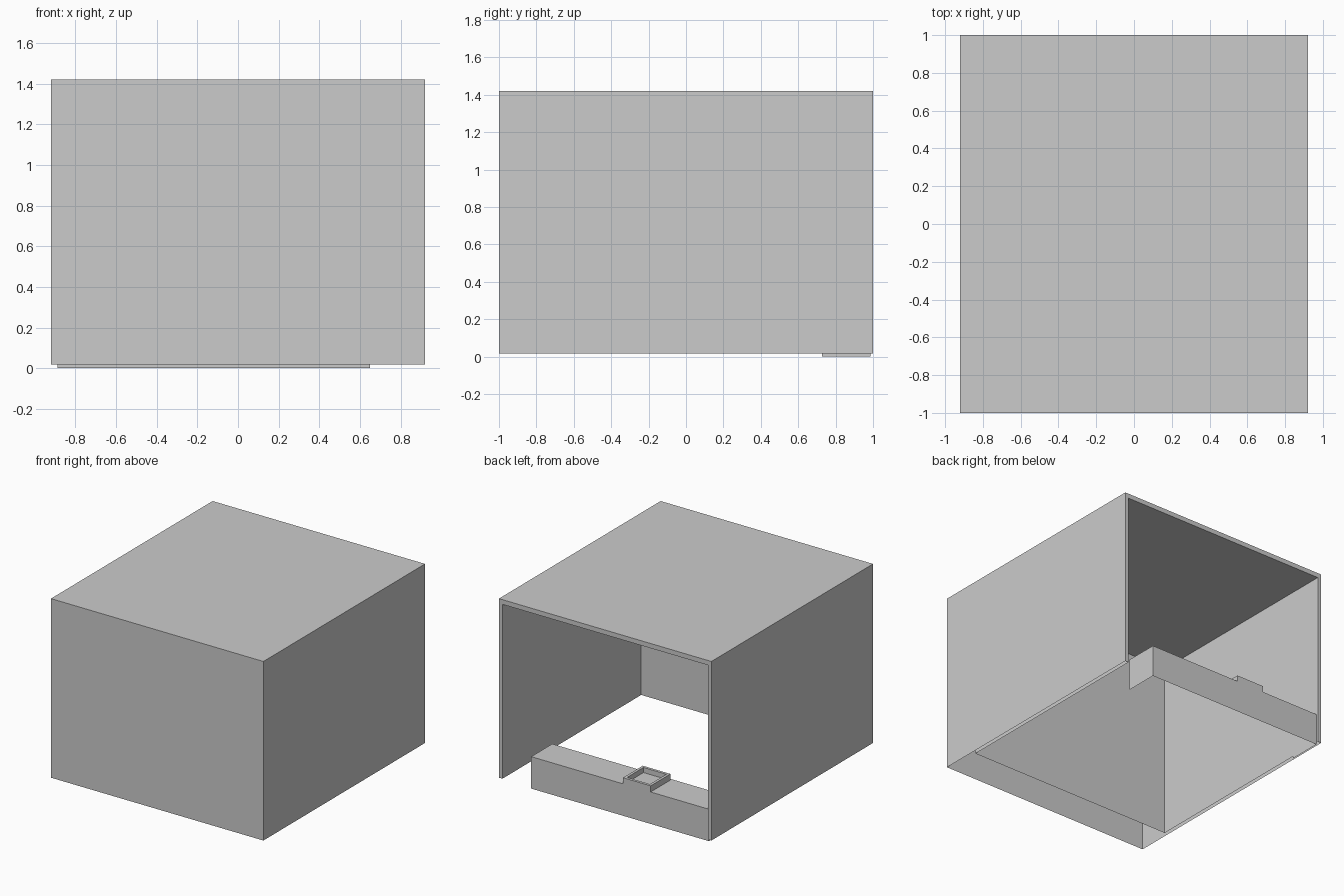
import bpy, bmesh

if "Cube" in bpy.data.objects:
    bpy.data.objects.remove(bpy.data.objects["Cube"])


def make_object(name, bm):
    bmesh.ops.recalc_face_normals(bm, faces=bm.faces)
    mesh = bpy.data.meshes.new(name)
    bm.to_mesh(mesh)
    bm.free()
    obj = bpy.data.objects.new(name, mesh)
    bpy.context.collection.objects.link(obj)
    return obj


def open_box(lo, hi, omit):
    """Box from lo to hi, leaving out the faces whose outward direction is in omit."""
    bm = bmesh.new()
    bmesh.ops.create_cube(bm, size=1)
    drop = [f for f in bm.faces
            if tuple(round(c) for c in f.normal) in omit]
    bmesh.ops.delete(bm, geom=drop, context='FACES')
    for v in bm.verts:
        v.co = [(a + b) / 2 + c * (b - a) for a, b, c in zip(lo, hi, v.co)]
    return bm


def arch(half_width, y, bottom, top):
    return [(-half_width, y, bottom), (-half_width, y, top),
            (half_width, y, top), (half_width, y, bottom)]


DOWN, FRONT = (0, 0, -1), (0, -1, 0)

# Room shell: outer and inner skins, open below, joined by a rim at the back
bm = bmesh.new()
loops = [[bm.verts.new(p) for p in arch(w, y, 0.018, top)]
         for w, y, top in ((0.92, -1, 1.42), (0.92, 1, 1.42),
                           (0.89, 1, 1.383), (0.89, -0.717, 1.383))]
for a, b in zip(loops, loops[1:]):
    for i in range(3):
        bm.faces.new((a[i], a[i + 1], b[i + 1], b[i]))
bm.faces.new(loops[0])
bm.faces.new(loops[-1])
make_object("room_shell", bm)

# Counter along the open side, hollow towards the room and below
make_object("counter", open_box((-0.888, 0.726, 0), (0.65, 0.987, 0.25),
                                (DOWN, FRONT)))

# Square basin on the counter, with a recessed top
bm = open_box((-0.385, 0.742, 0.25), (-0.145, 0.987, 0.298), (DOWN,))
top = max(bm.faces, key=lambda f: f.calc_center_median().z)
bmesh.ops.inset_region(bm, faces=[top], thickness=0.03)
floor = bmesh.ops.extrude_face_region(bm, geom=[top])
bmesh.ops.translate(bm, vec=(0, 0, -0.04),
                    verts=[v for v in floor["geom"]
                           if isinstance(v, bmesh.types.BMVert)])
if top.is_valid:
    bmesh.ops.delete(bm, geom=[top], context='FACES_ONLY')
make_object("basin", bm)
